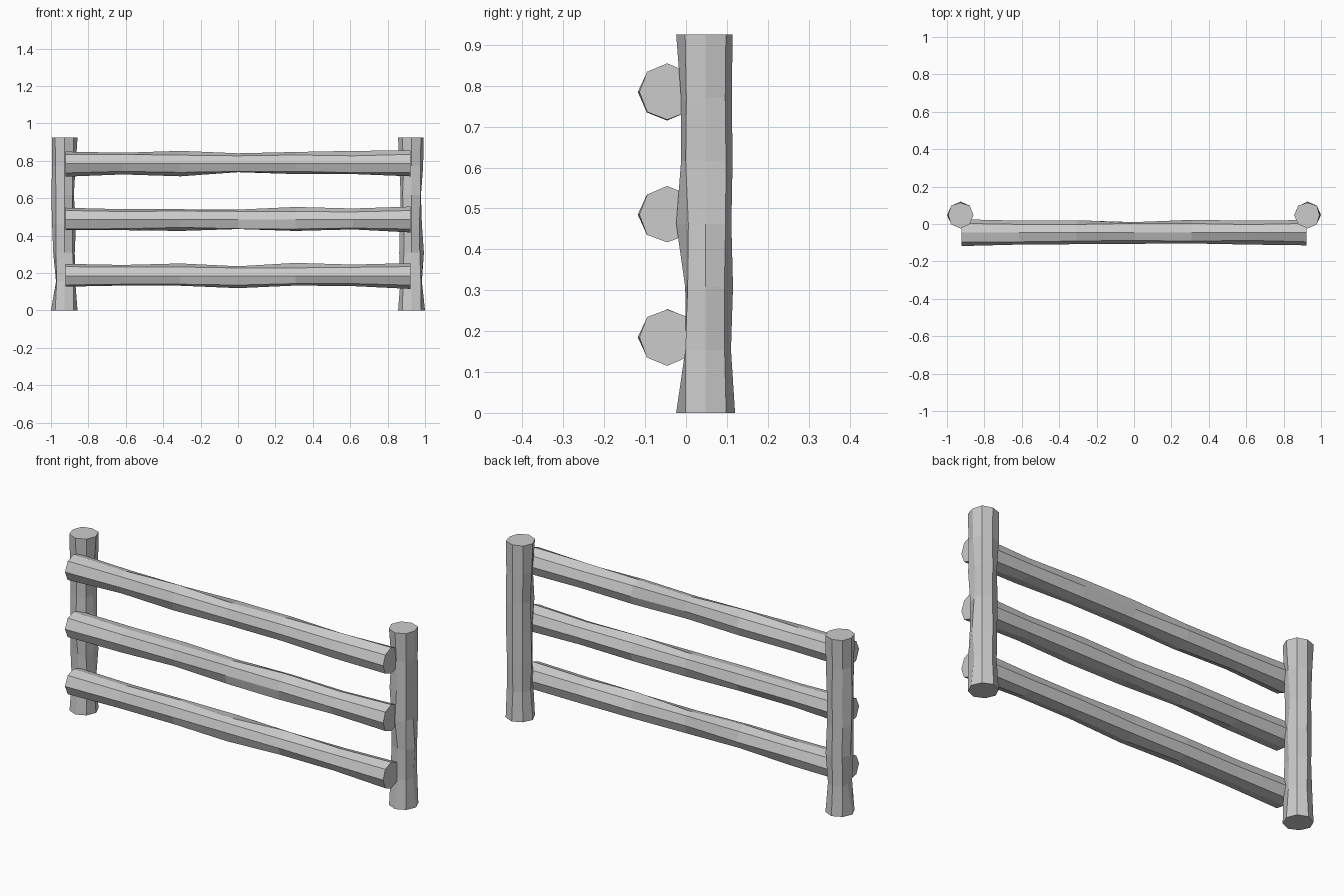
import bpy, bmesh, math, random
from mathutils import Vector

if "Cube" in bpy.data.objects:
    bpy.data.objects.remove(bpy.data.objects["Cube"])

SIDES, R = 8, 0.071


def log(name, start, end, u, v, scales, seed):
    """Eight-sided rough log; scales maps a side index to its radius at each ring."""
    rng = random.Random(seed)
    start, end, u, v = Vector(start), Vector(end), Vector(u), Vector(v)
    bm = bmesh.new()
    rings = []
    for i in range(7):
        c = start.lerp(end, i / 6)
        ring = []
        for k in range(SIDES):
            a = math.tau * k / SIDES
            r = R * (rng.uniform(0.97, 1.0) if i in (0, 6) else rng.uniform(0.82, 0.99))
            if k in scales:
                r = scales[k][i]
            ring.append(bm.verts.new(c + u * (r * math.cos(a)) + v * (r * math.sin(a))))
        rings.append(ring)
    for a, b in zip(rings, rings[1:]):
        for k in range(SIDES):
            n = (k + 1) % SIDES
            bm.faces.new((a[k], a[n], b[n], b[k]))
    bm.faces.new(rings[0][::-1])
    bm.faces.new(rings[-1])
    bmesh.ops.recalc_face_normals(bm, faces=bm.faces)
    mesh = bpy.data.meshes.new(name)
    bm.to_mesh(mesh)
    bm.free()
    bpy.context.collection.objects.link(bpy.data.objects.new(name, mesh))


# Upright posts: sides 0/4 lie along x, sides 2/6 along y
front = [.072, .048, .05, .072, .06, .06, .072]
back = [.072, .062, .067, .063, .066, .064, .066]
log("left_post", (-.928, .048, 0), (-.928, .048, .925), (1, 0, 0), (0, 1, 0),
    {4: [.072, .045, .06, .066, .07, .066, .066], 0: [.07, .058, .055, .062, .05, .06, .07],
     6: front, 2: back}, 1)
log("right_post", (.928, .048, 0), (.928, .048, .925), (1, 0, 0), (0, 1, 0),
    {0: [.072, .055, .066, .055, .05, .062, .064], 4: [.072, .06, .066, .062, .058, .066, .072],
     6: front, 2: back}, 2)

# Rails in front of the posts: side 2 is the top, side 6 the underside
tops = [[.064, .058, .068, .055, .062, .068, .070],
        [.064, .056, .056, .054, .068, .060, .070],
        [.064, .058, .066, .051, .069, .060, .068]]
bottoms = [[.070, .058, .068, .046, .056, .056, .068],
           [.056, .056, .060, .050, .060, .052, .068],
           [.058, .052, .053, .066, .052, .055, .070]]
for i, name in enumerate(("top_rail", "middle_rail", "bottom_rail")):
    z = .785 - .3 * i
    log(name, (-.922, -.046, z), (.922, -.046, z), (0, 1, 0), (0, 0, 1),
        {2: tops[i], 6: bottoms[i],
         4: [.072, .064, .062, .06, .058, .064, .068],
         0: [.071, .064, .066, .056, .068, .064, .067]}, 10 + i)
